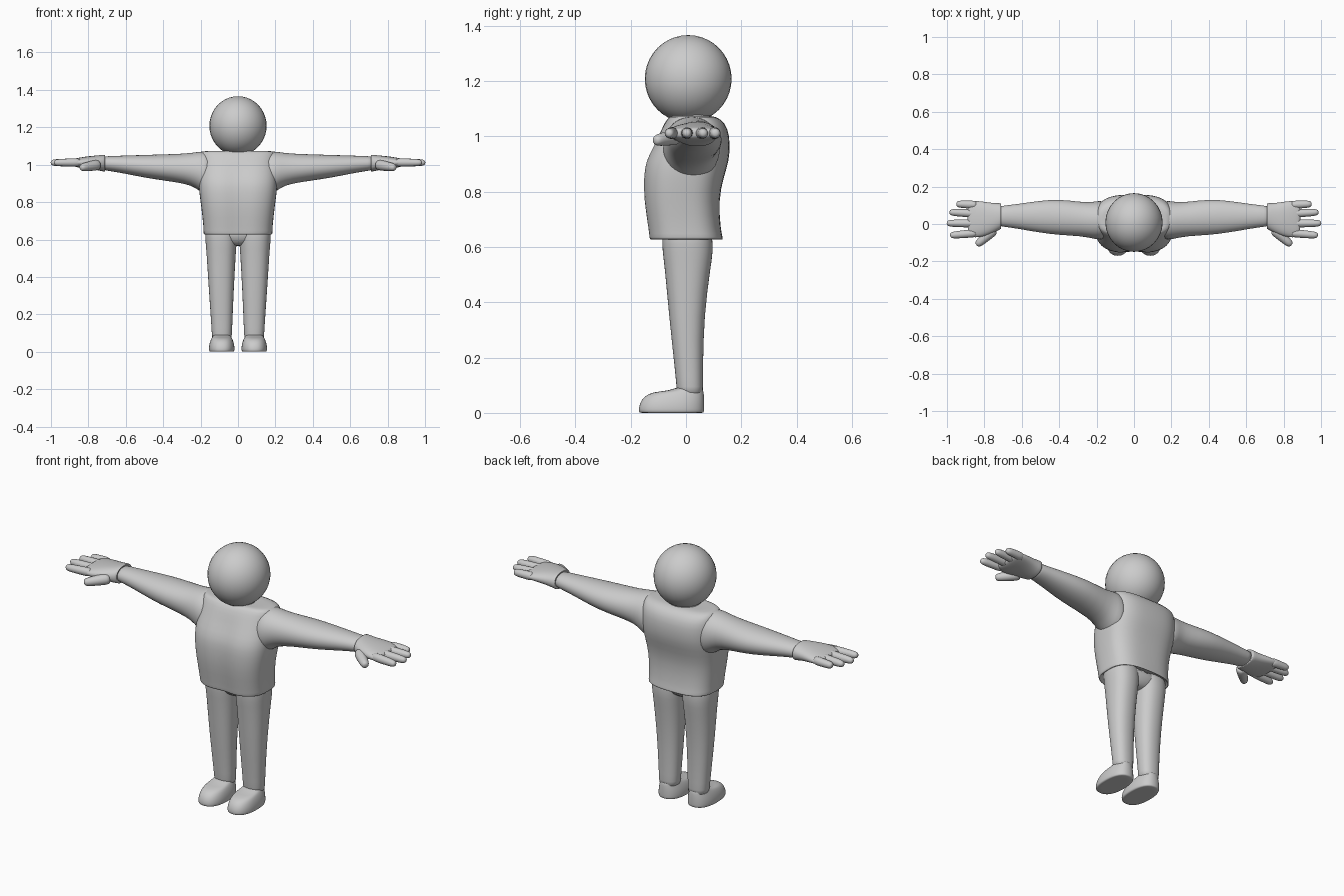
import bpy, bmesh
from math import cos, sin, pi, copysign, exp
from mathutils import Vector

X, Y, Z = Vector((1, 0, 0)), Vector((0, 1, 0)), Vector((0, 0, 1))


def loft(name, rings, u, v, n=20, p=2.0, mirror=False, shape=None, level=1):
    """Skin super-ellipse rings (cx, cy, cz, half_u, half_v) into a smooth capped body."""
    bm = bmesh.new()
    loops = []
    for cx, cy, cz, a, b in rings:
        loop = []
        for i in range(n):
            c, s = cos(2 * pi * i / n), sin(2 * pi * i / n)
            co = (Vector((cx, cy, cz)) + u * a * copysign(abs(c) ** (2 / p), c)
                  + v * b * copysign(abs(s) ** (2 / p), s))
            loop.append(bm.verts.new(shape(co) if shape else co))
        loops.append(loop)
    for l0, l1 in zip(loops, loops[1:]):
        for i in range(n):
            j = (i + 1) % n
            bm.faces.new((l0[i], l0[j], l1[j], l1[i]))
    bm.faces.new(loops[0][::-1])
    bm.faces.new(loops[-1])
    bmesh.ops.recalc_face_normals(bm, faces=bm.faces)
    me = bpy.data.meshes.new(name)
    bm.to_mesh(me)
    bm.free()
    for f in me.polygons:
        f.use_smooth = True
    ob = bpy.data.objects.new(name, me)
    bpy.context.collection.objects.link(ob)
    sub = ob.modifiers.new("Smooth", 'SUBSURF')
    sub.levels = sub.render_levels = level
    if mirror:
        ob.modifiers.new("Mirror", 'MIRROR')
    return ob


def span(x0, x1, y0, y1, z):
    """Horizontal ring from its extents."""
    return ((x0 + x1) / 2, (y0 + y1) / 2, z, (x1 - x0) / 2, (y1 - y0) / 2)


def digit(name, p0, p1, r0, r1):
    """Rounded tapered finger between two points."""
    p0, p1 = Vector(p0), Vector(p1)
    d = p1 - p0
    side = Z.cross(d).normalized()
    up = d.cross(side).normalized()
    rings = []
    for t, k in ((0, 0.7), (0.1, 1), (0.5, 1), (0.82, 1), (0.94, 0.85), (1, 0.45)):
        r = (r0 + (r1 - r0) * t) * k
        rings.append((*(p0 + d * t), r, r))
    loft(name, rings, side, up, n=12, mirror=True)


# head
bpy.ops.mesh.primitive_uv_sphere_add(segments=32, ring_count=20, radius=1, location=(0, 0.008, 1.208))
head = bpy.context.object
head.name = "head"
head.scale = (0.153, 0.157, 0.158)
bpy.ops.object.shade_smooth()

# neck
loft("neck", [(0, 0.02, 1.03, 0.1, 0.085), (0, 0.015, 1.07, 0.082, 0.075),
              (0, 0.01, 1.11, 0.085, 0.085)], X, Y)


# sweater body, with a soft dent down the middle of the front
def front_dent(co):
    if co.y < -0.05 and co.z < 1.0:
        co.y += 0.014 * exp(-(co.x / 0.045) ** 2)
    return co


loft("sweater_body", [
    span(-.160, .160, -.110, .112, .66),
    span(-.172, .172, -.125, .126, .632),
    span(-.180, .180, -.135, .133, .625),
    span(-.186, .186, -.138, .134, .632),
    span(-.184, .184, -.140, .126, .66),
    span(-.196, .196, -.158, .118, .77),
    span(-.208, .208, -.158, .136, .85),
    span(-.212, .212, -.152, .156, .91),
    span(-.208, .208, -.118, .160, .97),
    span(-.204, .204, -.088, .153, 1.03),
    span(-.200, .200, -.068, .125, 1.065),
    span(-.185, .185, -.050, .090, 1.076),
    span(-.080, .080, -.030, .050, 1.072),
], X, Y, n=32, p=2.9, shape=front_dent)

# sleeves: x, y extents, z extents
arm = [(.13, -.085, .125, .82, 1.072), (.19, -.085, .125, .845, 1.073),
       (.225, -.078, .118, .875, 1.068), (.28, -.066, .118, .898, 1.06),
       (.40, -.06, .134, .915, 1.056), (.50, -.048, .126, .93, 1.053),
       (.62, -.026, .108, .955, 1.049), (.70, -.014, .098, .968, 1.046),
       (.73, -.012, .095, .972, 1.044)]
loft("sleeve", [(x, (a + b) / 2, (c + d) / 2, (b - a) / 2, (d - c) / 2)
                for x, a, b, c, d in arm], Y, Z, p=2.1, mirror=True)

# gloved palm with flared cuff
palm = [(.72, -.01, .09, .98, 1.04), (.706, -.022, .108, .964, 1.054),
        (.715, -.03, .113, .962, 1.054), (.75, -.048, .112, .97, 1.05),
        (.80, -.068, .12, .978, 1.046), (.85, -.074, .126, .984, 1.038),
        (.88, -.07, .122, .99, 1.032), (.89, -.055, .108, 1.0, 1.025)]
loft("palm", [(x, (a + b) / 2, (c + d) / 2, (b - a) / 2, (d - c) / 2)
              for x, a, b, c, d in palm], Y, Z, p=2.3, mirror=True)

# fingers: root y, tip x, tip y
for i, (y0, x1, y1) in enumerate([(.102, .95, .107), (.055, .987, .063),
                                  (.003, 1.002, .004), (-.048, .984, -.061)]):
    digit(f"finger_{i + 1}", (.84, y0, 1.012), (x1, y1, 1.011), .024, .019)
digit("thumb", (.745, -.028, 1.0), (.842, -.113, .984), .032, .021)

# hips joining the legs
loft("hips", [span(-.03, .03, -.03, .04, .565), span(-.075, .075, -.06, .07, .578),
              span(-.145, .145, -.08, .09, .615), span(-.165, .165, -.085, .095, .67)],
     X, Y, n=24, p=2.4)

# trouser legs
loft("leg", [
    span(.034, .138, -.032, .062, .06),
    span(.032, .140, -.034, .062, .085),
    span(.029, .145, -.042, .062, .17),
    span(.021, .158, -.062, .066, .35),
    span(.011, .169, -.078, .090, .53),
    span(.006, .174, -.086, .099, .58),
    span(.004, .178, -.088, .096, .64),
    span(.006, .172, -.084, .090, .67),
], X, Y, p=2.3, mirror=True)

# shoes
loft("shoe", [
    span(.030, .145, -.158, .055, .0),
    span(.020, .154, -.170, .066, .0),
    span(.018, .156, -.172, .067, .012),
    span(.019, .155, -.168, .067, .035),
    span(.026, .148, -.152, .066, .06),
    span(.034, .140, -.122, .064, .076),
    span(.038, .136, -.060, .062, .080),
    span(.042, .132, -.032, .058, .095),
], X, Y, n=24, p=2.4, mirror=True)
